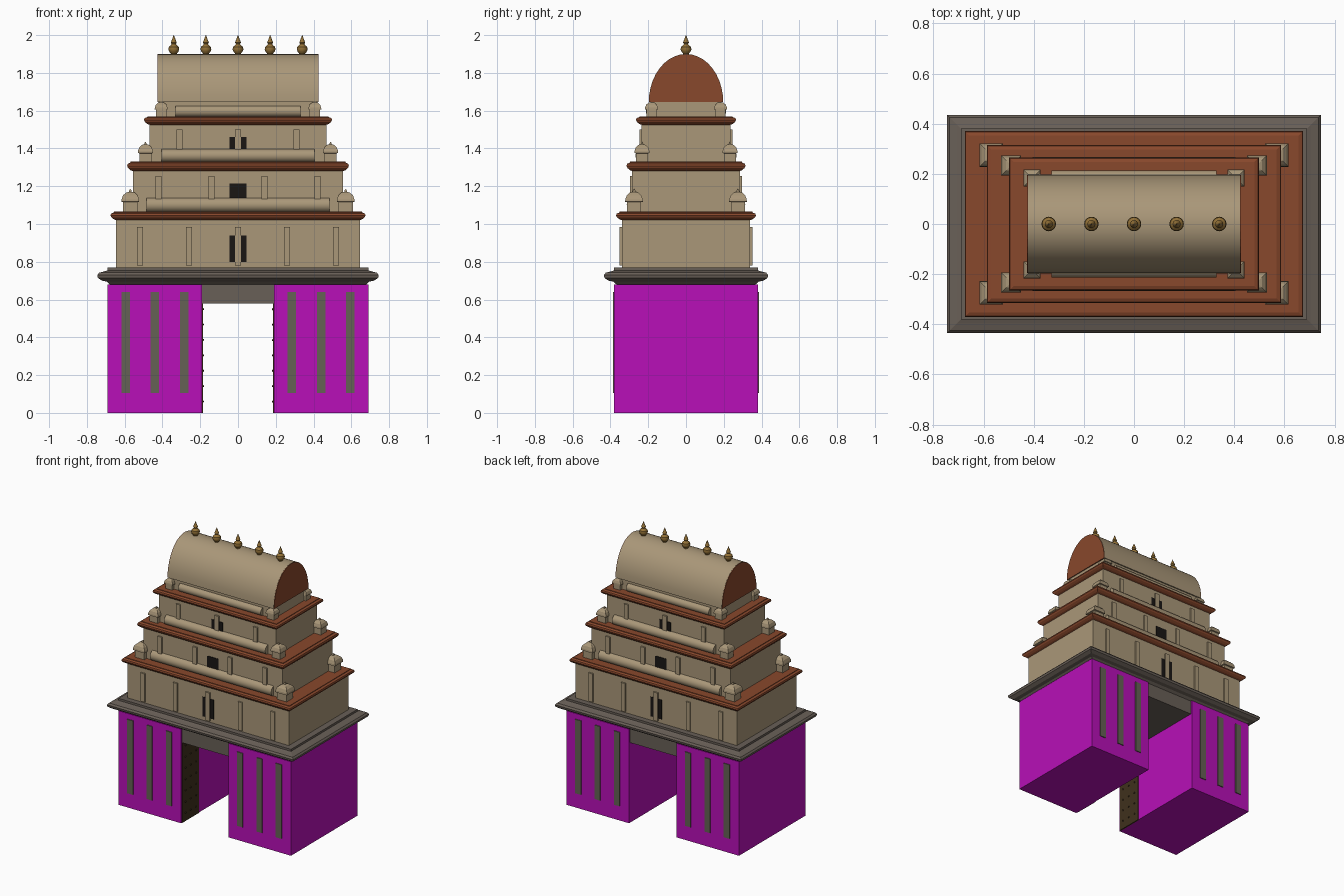
import bpy, bmesh, math
from mathutils import Matrix

if "Cube" in bpy.data.objects:
    bpy.data.objects.remove(bpy.data.objects["Cube"])


def mat(name, r, g, b):
    m = bpy.data.materials.new(name)
    m.diffuse_color = (r, g, b, 1)
    m.use_nodes = True
    m.node_tree.nodes["Principled BSDF"].inputs["Base Color"].default_value = m.diffuse_color
    return m


TAN = mat("tan_plaster", .40, .31, .19)
RED = mat("terracotta", .25, .065, .025)
GREY = mat("grey_stone", .14, .115, .095)
PINK = mat("magenta", .48, .005, .48)
PIL = mat("pilaster_grey", .13, .12, .09)
DARK = mat("dark_opening", .01, .008, .007)
WOOD = mat("dark_wood", .05, .03, .012)
GOLD = mat("gold", .30, .17, .04)


def finish(name, bm, m, smooth=False):
    bmesh.ops.recalc_face_normals(bm, faces=bm.faces)
    me = bpy.data.meshes.new(name)
    bm.to_mesh(me)
    bm.free()
    me.materials.append(m)
    ob = bpy.data.objects.new(name, me)
    bpy.context.collection.objects.link(ob)
    if smooth:
        bpy.context.view_layer.objects.active = ob
        ob.select_set(True)
        bpy.ops.object.shade_smooth_by_angle(angle=math.radians(35))
        ob.select_set(False)
    return ob


def loft(bm, rings):
    # skin closed rings of points and cap both ends
    vs = [[bm.verts.new(p) for p in r] for r in rings]
    n = len(vs[0])
    for a, b in zip(vs, vs[1:]):
        for i in range(n):
            bm.faces.new((a[i], a[(i + 1) % n], b[(i + 1) % n], b[i]))
    bm.faces.new(vs[0][::-1])
    bm.faces.new(vs[-1])


def rect(cx, cy, hx, hy, z):
    return [(cx + sx * hx, cy + sy * hy, z) for sx, sy in ((-1, -1), (1, -1), (1, 1), (-1, 1))]


def moulding(name, hx, hy, prof, m):
    bm = bmesh.new()
    loft(bm, [rect(0, 0, hx + o, hy + o, z) for o, z in prof])
    return finish(name, bm, m)


def boxes(name, m, items):
    # each item: x0, x1, y0, y1, z0, z1
    bm = bmesh.new()
    for x0, x1, y0, y1, z0, z1 in items:
        c = ((x0 + x1) / 2, (y0 + y1) / 2, (x1 - x0) / 2, (y1 - y0) / 2)
        loft(bm, [rect(*c, z0), rect(*c, z1)])
    return finish(name, bm, m)


def front_back(xs, w, y0, y1, z0, z1):
    return [(x - w, x + w, *sorted((s * y0, s * y1)), z0, z1) for x in xs for s in (-1, 1)]


# gate piers, pilasters and lintel
boxes("gate_piers", PINK, [(-.69, -.19, -.38, .38, 0, .68), (.19, .69, -.38, .38, 0, .68)])
boxes("pier_pilasters", PIL, front_back([s * x for s in (-1, 1) for x in (.285, .44, .595)],
                                        .023, .37, .386, .105, .64))
boxes("gate_lintel", GREY, [(-.19, .19, -.37, .37, .58, .68)])

# open door leaves with studs
boxes("door_leaves", WOOD, [(-.195, -.186, -.37, -.18, 0, .58), (.186, .195, -.37, -.18, 0, .58)])
bm = bmesh.new()
for s in (-1, 1):
    for j in range(3):
        for k in range(7):
            bmesh.ops.create_icosphere(bm, subdivisions=1, radius=.007, matrix=Matrix.Translation(
                (s * .186, -.335 + j * .06, .06 + k * .0815)))
finish("door_studs", bm, WOOD)

# stone base cornice
moulding("base_cornice", .69, .38, [(-.012, .68), (.005, .695), (.03, .70), (.052, .715), (.055, .73),
                                    (.045, .742), (.015, .75), (0, .755), (0, .77)], GREY)

# per tier: wall half sizes, z range, cornice reach, pilaster xs, pilaster z, door z
tiers = [
    (.645, .34, .77, 1.025, .03, (-.52, -.26, 0, .26, .52), (.78, .985), (.80, .94)),
    (.557, .285, 1.065, 1.285, .03, (-.42, -.14, .14, .42), (1.08, 1.255), (1.10, 1.215)),
    (.468, .235, 1.33, 1.53, .03, (-.31, 0, .31), (1.345, 1.50), (1.36, 1.46)),
]
# parapet after each tier: barrel half length, radius, corner shrine x, y, half width, height
parapets = [(.485, .039, .57, .275, .047, .12),
            (.405, .035, .49, .233, .040, .105),
            (.33, .030, .407, .183, .034, .085)]
tops = [1.065, 1.33, 1.57]

for n, (t, p, top) in enumerate(zip(tiers, parapets, tops), 1):
    hx, hy, z0, z1, r, xs, pz, dz = t
    boxes(f"tier_{n}_wall", TAN, [(-hx, hx, -hy, hy, z0 - .005, z1 + .005)])
    boxes(f"tier_{n}_pilasters", TAN, front_back(xs, .016, hy - .01, hy + .011, *pz))
    boxes(f"tier_{n}_openings", DARK, front_back([0], .045, hy - .01, hy + .004, *dz))
    h = top - z1
    moulding(f"tier_{n}_cornice", hx, hy, [(0, z1 - .005), (.012, z1), (.025, z1 + .25 * h),
             (r, z1 + .5 * h), (r - .003, z1 + .75 * h), (.012, z1 + .9 * h), (.012, top)], RED)
    # barrel parapets
    L, rad, kx, ky, kw, kh = p
    bm = bmesh.new()
    for s in (-1, 1):
        bmesh.ops.create_cone(bm, cap_ends=True, segments=16, radius1=rad, radius2=rad, depth=2 * L,
                              matrix=Matrix.Translation((0, s * ky, top + rad - .003))
                              @ Matrix.Rotation(math.pi / 2, 4, 'Y'))
    finish(f"tier_{n}_barrel_parapets", bm, TAN, True)
    # square domed corner shrines
    bm = bmesh.new()
    prof = [(.8, -.01), (.8, .42), (1, .44), (.98, .55), (.82, .72), (.5, .84), (.16, .88), (.14, .93), (.01, 1)]
    for sx in (-1, 1):
        for sy in (-1, 1):
            loft(bm, [rect(sx * kx, sy * ky, kw * a, kw * a, top + kh * b) for a, b in prof])
    finish(f"tier_{n}_corner_shrines", bm, TAN)

# neck and barrel roof
boxes("roof_neck", TAN, [(-.42, .42, -.188, .188, 1.565, 1.65)])


def arch(x, k=1.0):
    return [(x, .197 * k * math.cos(math.pi * i / 20), 1.645 + .255 * k * math.sin(math.pi * i / 20))
            for i in range(21)]


bm = bmesh.new()
loft(bm, [arch(-.423), arch(.423)])
finish("barrel_roof", bm, TAN, True)

# gable end panels
bm = bmesh.new()
for s in (-1, 1):
    loft(bm, [arch(s * .415, .995), arch(s * .427, .995)])
finish("gable_ends", bm, RED)

# ridge finials
prof = [(.016, 1.89), (.016, 1.903), (.024, 1.912), (.029, 1.925), (.026, 1.938), (.014, 1.948),
        (.011, 1.953), (.016, 1.96), (.010, 1.975), (.001, 2.0)]
bm = bmesh.new()
for i in range(-2, 3):
    loft(bm, [[(i * .17 + r * math.cos(a * math.pi / 8), r * math.sin(a * math.pi / 8), z)
               for a in range(16)] for r, z in prof])
finish("ridge_finials", bm, GOLD, True)
